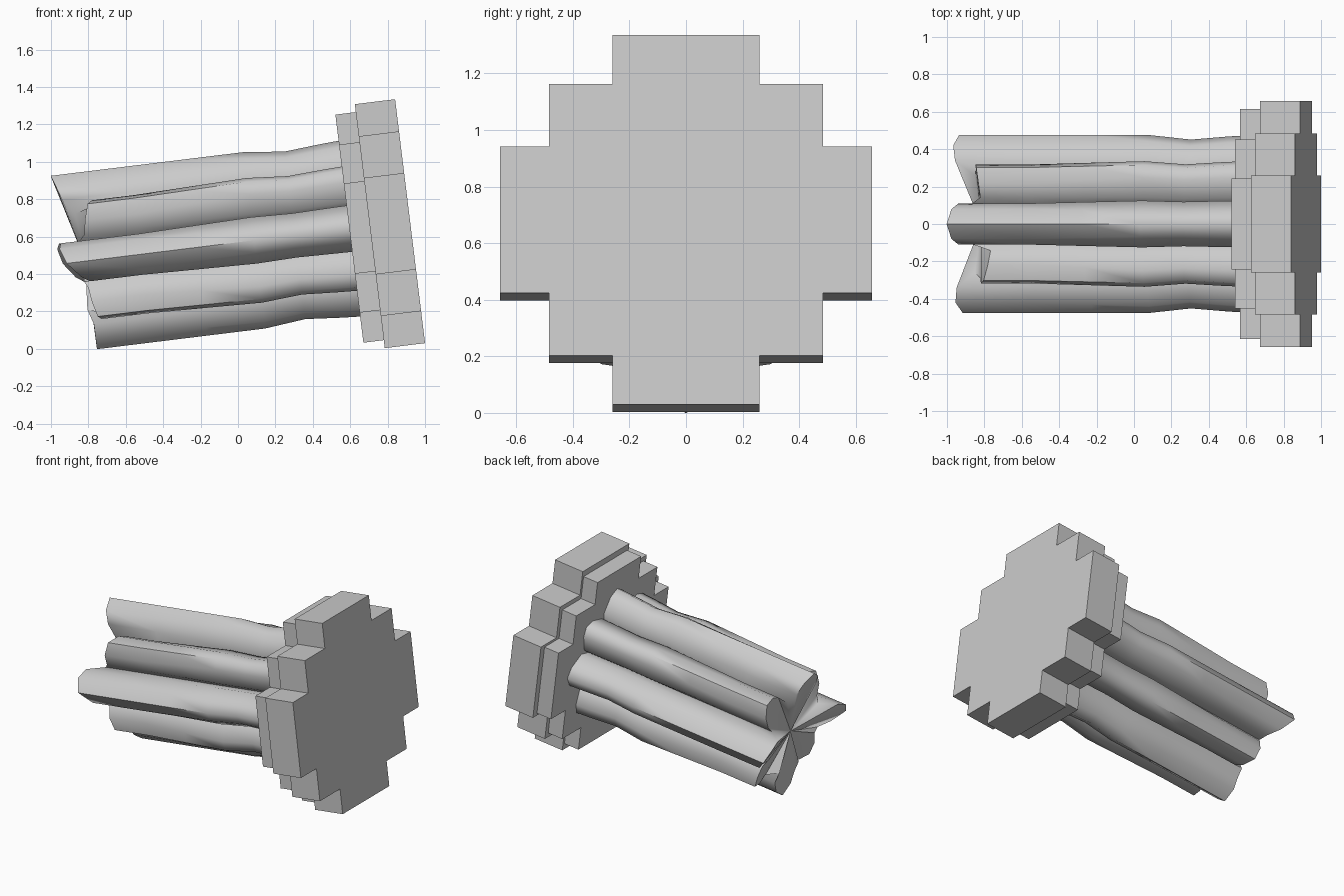
import bpy, bmesh, math
from mathutils import Vector

if "Cube" in bpy.data.objects:
    bpy.data.objects.remove(bpy.data.objects["Cube"])

# Tilted frame: long axis D, radial up U, origin at the centre of the head's outer face
T = math.radians(7)
D = Vector((math.cos(T), 0, math.sin(T)))
U = Vector((-math.sin(T), 0, math.cos(T)))
Y = Vector((0, 1, 0))
O = Vector((0.92, 0, 0.6825))


def place(s, u, y):
    return O + D * s + U * u + Y * y


def finish(bm, name):
    bmesh.ops.recalc_face_normals(bm, faces=bm.faces)
    me = bpy.data.meshes.new(name)
    bm.to_mesh(me)
    bm.free()
    ob = bpy.data.objects.new(name, me)
    bpy.context.collection.objects.link(ob)
    return ob


def stepped_plate(name, s0, s1, k):
    quarter = [(.26, .657), (.26, .484), (.484, .484), (.484, .26), (.657, .26)]
    outline = []
    for c, s in [(1, 0), (0, -1), (-1, 0), (0, 1)]:
        outline += [(k * (c * y - s * u), k * (s * y + c * u)) for y, u in quarter]
    bm = bmesh.new()
    face = bm.faces.new([bm.verts.new(place(s0, u, y)) for y, u in outline])
    ext = bmesh.ops.extrude_face_region(bm, geom=[face], use_keep_orig=True)
    bmesh.ops.translate(bm, vec=D * (s1 - s0),
                        verts=[v for v in ext["geom"] if isinstance(v, bmesh.types.BMVert)])
    return finish(bm, name)


# Head: two stacked stepped discs
stepped_plate("head_plate", -0.217, 0, 1)
stepped_plate("head_collar", -0.327, -0.215, 0.935)

# Eight-lobed shaft: (axial position, scale, sharpness of the lobe crest)
rings = [(-0.30, 1, 0), (-0.42, .985, 0), (-0.62, .95, 0), (-0.84, 1, 0),
         (-1.15, 1, .5), (-1.45, 1, 1)]
# Broken end: axial position and sideways slant for each lobe, from the top round to +y
ends = [(-1.878, 0), (-1.74, -.2), (-1.87, .5), (-1.72, .3),
        (-1.745, 0), (-1.72, -.3), (-1.85, -.6), (-1.70, .35)]


def section(i, sharp):
    # diagonal lobes are a little smaller than the upright ones
    k = 1 if i % 2 == 0 else .94 - .04 * sharp
    mid = (k * (.44 - .02 * sharp), k * (.065 + .015 * sharp))
    side = (k * .34, (.125 - .015 * sharp) * (1 if k == 1 else .95))
    v = .28
    return [(side[0], -side[1]), (mid[0], -mid[1]), (.475 * k, 0), mid, side,
            (v * math.cos(math.pi / 8), v * math.sin(math.pi / 8))]


def ring(bm, k, sharp, depth):
    loop = []
    for i in range(8):
        a = i * math.pi / 4
        for j, (r, t) in enumerate(section(i, sharp)):
            u = k * (r * math.cos(a) - t * math.sin(a))
            y = k * (r * math.sin(a) + t * math.cos(a))
            loop.append(bm.verts.new(place(depth(i, j, r, t), u, y)))
    return loop


def end_depth(i, j, r, t):
    if j == 5:
        return -1.77
    hollow = .35 * (.475 - r) if i in (0, 2, 6) else 0
    return ends[i][0] + ends[i][1] * t + hollow


bm = bmesh.new()
loops = [ring(bm, k, sh, lambda i, j, r, t, s=s: s) for s, k, sh in rings]
loops.append(ring(bm, 1, 1, end_depth))
n = len(loops[0])
for a, b in zip(loops, loops[1:]):
    for i in range(n):
        bm.faces.new((a[i], a[(i + 1) % n], b[(i + 1) % n], b[i]))
# Caps: hidden inside the head, and a hollowed star at the broken end
for loop, s in ((loops[0], -0.30), (loops[-1], -1.75)):
    c = bm.verts.new(place(s, 0, 0))
    for i in range(n):
        bm.faces.new((c, loop[i], loop[(i + 1) % n]))
shaft = finish(bm, "fluted_shaft")
bpy.context.view_layer.objects.active = shaft
shaft.select_set(True)
bpy.ops.object.shade_smooth_by_angle(angle=math.radians(60))
